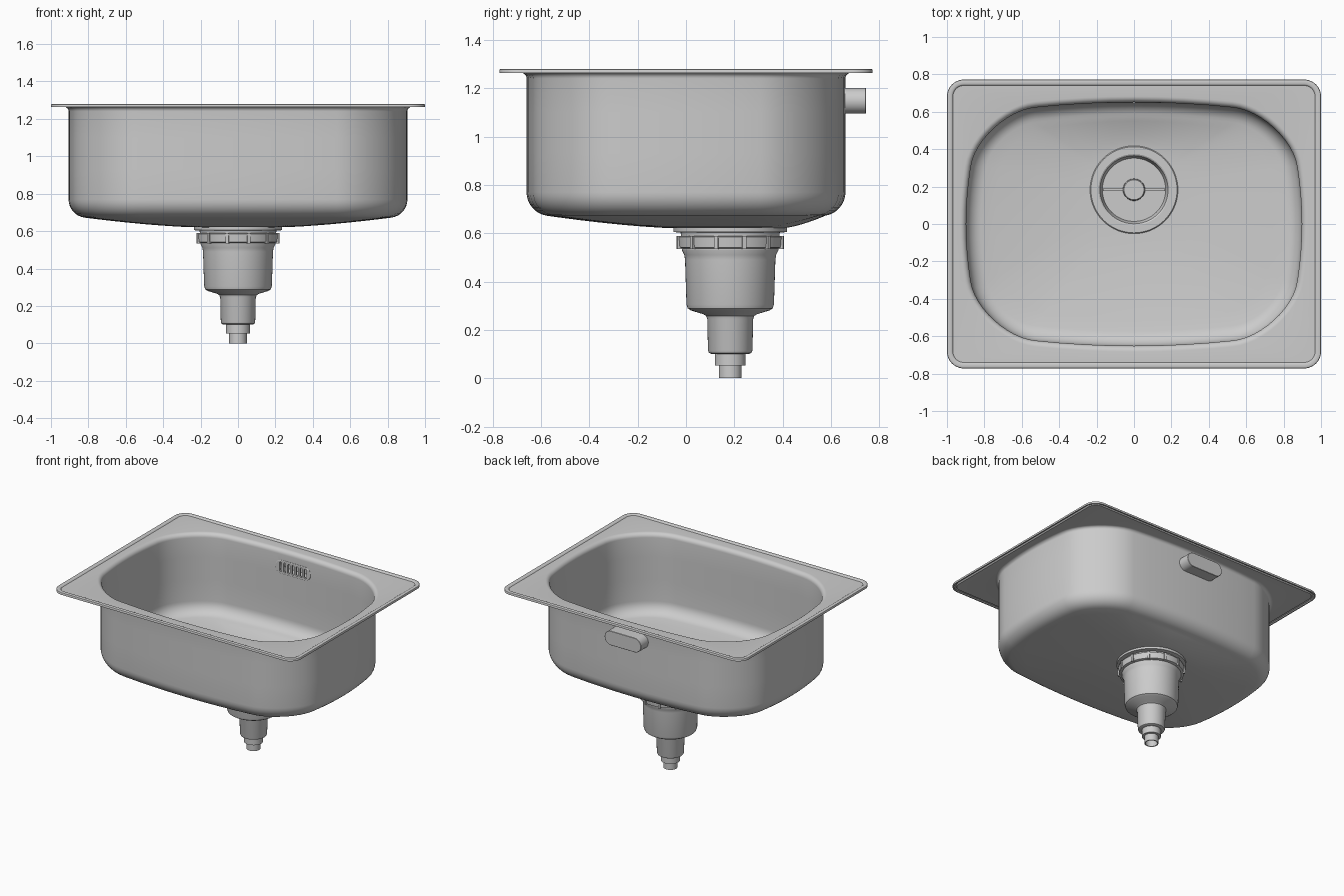
import bpy, bmesh, math
from mathutils import Vector

if "Cube" in bpy.data.objects:
    bpy.data.objects.remove(bpy.data.objects["Cube"])

DRAIN = Vector((0, 0.183))


def outline(hx, hy, r, bow=0.0, arc=12, edge=8):
    """Rounded rectangle, counter-clockwise, whose sides can bulge outwards."""
    pts = []
    corners = [(1, 1, 0), (-1, 1, 90), (-1, -1, 180), (1, -1, 270)]
    arcs = []
    for sx, sy, a0 in corners:
        c = Vector((sx * (hx - r), sy * (hy - r)))
        arcs.append([c + r * Vector((math.cos(math.radians(a0 + 90 * i / arc)),
                                     math.sin(math.radians(a0 + 90 * i / arc))))
                     for i in range(arc + 1)])
    for k in range(4):
        pts += arcs[k]
        a, b = arcs[k][-1], arcs[(k + 1) % 4][0]
        pts += [a.lerp(b, j / edge) for j in range(1, edge)]
    return [Vector((p.x * (1 - bow * (p.y / hy) ** 2),
                    p.y * (1 - bow * (p.x / hx) ** 2))) for p in pts]


def loft(name, rings, caps=False, solid=True):
    bm = bmesh.new()
    vr = [[bm.verts.new(p) for p in ring] for ring in rings]
    n = len(vr[0])
    for a, b in zip(vr, vr[1:]):
        for i in range(n):
            j = (i + 1) % n
            bm.faces.new((a[i], a[j], b[j], b[i]))
    if caps:
        bm.faces.new(vr[0][::-1])
        bm.faces.new(vr[-1])
    bmesh.ops.remove_doubles(bm, verts=bm.verts, dist=1e-5)
    if solid:
        bmesh.ops.recalc_face_normals(bm, faces=bm.faces)
    me = bpy.data.meshes.new(name)
    bm.to_mesh(me)
    bm.free()
    ob = bpy.data.objects.new(name, me)
    bpy.context.collection.objects.link(ob)
    return ob


def lathe(name, profile, n=64):
    """Turn (radius, z) points around the drain axis."""
    return loft(name, [[(DRAIN.x + r * math.cos(math.tau * i / n),
                         DRAIN.y + r * math.sin(math.tau * i / n), z)
                        for i in range(n)] for r, z in profile])


def slab(name, hx, hz, sections, x=0, z=1.148):
    """Stadium cross-section in xz, lofted along y; sections = (y, inset)."""
    rings = [[(x + p.x, y, z + p.y) for p in
              outline(hx - d, hz - d, min(hx, hz) - d, arc=8, edge=2)] for y, d in sections]
    return loft(name, rings, caps=True)


def box(name, size, loc, rot=0):
    bpy.ops.mesh.primitive_cube_add(size=1, location=loc, rotation=(0, 0, rot))
    ob = bpy.context.object
    ob.name = name
    ob.scale = size
    return ob


def apply_mods(ob):
    bpy.context.view_layer.objects.active = ob
    for m in list(ob.modifiers):
        bpy.ops.object.modifier_apply(modifier=m.name)


# Basin sheet: raised border, deck, rolled lip, wall, bottom curve, floor
def ring(pts, z):
    return [(p.x, p.y, z) for p in pts]


def bowl(d):
    return outline(0.897 - d, 0.651 - d, 0.31 - d, 0.1)


rings = [ring(outline(1 - d, 0.772 - d, 0.09 - d), z) for d, z in
         [(0, 1.263), (0, 1.274), (0.002, 1.278), (0.007, 1.28),
          (0.024, 1.28), (0.028, 1.278), (0.032, 1.273)]]
for i in range(7):
    a = math.radians(15 * i)
    rings.append(ring(bowl(-0.032 * (1 - math.sin(a))), 1.241 + 0.032 * math.cos(a)))
for z in (1.1, 0.93):
    rings.append(ring(bowl(0), z))
R = 0.09
for i in range(9):
    a = math.radians(82 * i / 8)
    rings.append(ring(bowl(R * (1 - math.cos(a))), 0.77 - R * math.sin(a)))
edge = [Vector(p[:2]) for p in rings[-1]]
z0 = rings[-1][0][2]
for k in range(1, 9):
    t = k / 8
    rings.append(ring([p.lerp(DRAIN + 0.21 * (p - DRAIN).normalized(), t) for p in edge],
                      z0 + (0.629 - z0) * (1 - (1 - t) ** 1.5)))
basin = loft("basin", rings, solid=False)
m = basin.modifiers.new("thickness", 'SOLIDIFY')
m.thickness = 0.009
m.offset = -1
apply_mods(basin)

# Overflow: inside plate, grille slots, hollow housing behind the wall
plate = slab("overflow_plate", 0.145, 0.05, [(0.656, 0), (0.648, 0), (0.646, 0.003)])
cutters = [slab("slot_cutter", 0.009, 0.036, [(0.61, 0), (0.70, 0)], x=0.034 * k)
           for k in range(-3, 4)]
for ob in (basin, plate):
    for c in cutters:
        m = ob.modifiers.new("slot", 'BOOLEAN')
        m.operation = 'DIFFERENCE'
        m.solver = 'EXACT'
        m.object = c
    apply_mods(ob)
for c in cutters:
    bpy.data.objects.remove(c)
housing = slab("overflow_housing", 0.15, 0.053,
               [(0.73, 0.008), (0.655, 0.008), (0.655, 0), (0.743, 0), (0.745, 0.002)])

# Drain flange with strainer dish and centre knob
flange = lathe("drain_flange", [
    (0, 0.53), (0.2, 0.53), (0.205, 0.602), (0.235, 0.605), (0.235, 0.634), (0.23, 0.639),
    (0.19, 0.639), (0.182, 0.634), (0.178, 0.62), (0.168, 0.585), (0.15, 0.57), (0.06, 0.566),
    (0.058, 0.622), (0.053, 0.628), (0, 0.628)])
bar = box("strainer_handle", (0.33, 0.014, 0.014), (0, DRAIN.y, 0.607))

# Clamp nut with ribs
nut = lathe("clamp_nut", [(0, 0.537), (0.205, 0.537), (0.218, 0.541), (0.222, 0.585),
                          (0.216, 0.589), (0, 0.589)])
for k in range(12):
    a = math.tau * (k + 0.5) / 12
    box(f"nut_rib_{k}", (0.018, 0.016, 0.054),
        (0.219 * math.cos(a), DRAIN.y + 0.219 * math.sin(a), 0.562), a)

# Stepped drain body with open outlet
body = lathe("drain_body", [
    (0, 0.545), (0.2, 0.545), (0.2, 0.53), (0.19, 0.51), (0.187, 0.49), (0.181, 0.305),
    (0.176, 0.289), (0.162, 0.28), (0.112, 0.265), (0.1, 0.258), (0.095, 0.245), (0.092, 0.115),
    (0.088, 0.105), (0.08, 0.101), (0.064, 0.101), (0.064, 0.052), (0.047, 0.052), (0.047, 0),
    (0.04, 0), (0.04, 0.09), (0, 0.09)])

# Smooth shading with crisp edges
bpy.ops.object.select_all(action='DESELECT')
for ob in (basin, plate, housing, flange, nut, body):
    ob.select_set(True)
bpy.context.view_layer.objects.active = basin
bpy.ops.object.shade_smooth_by_angle(angle=math.radians(32))
